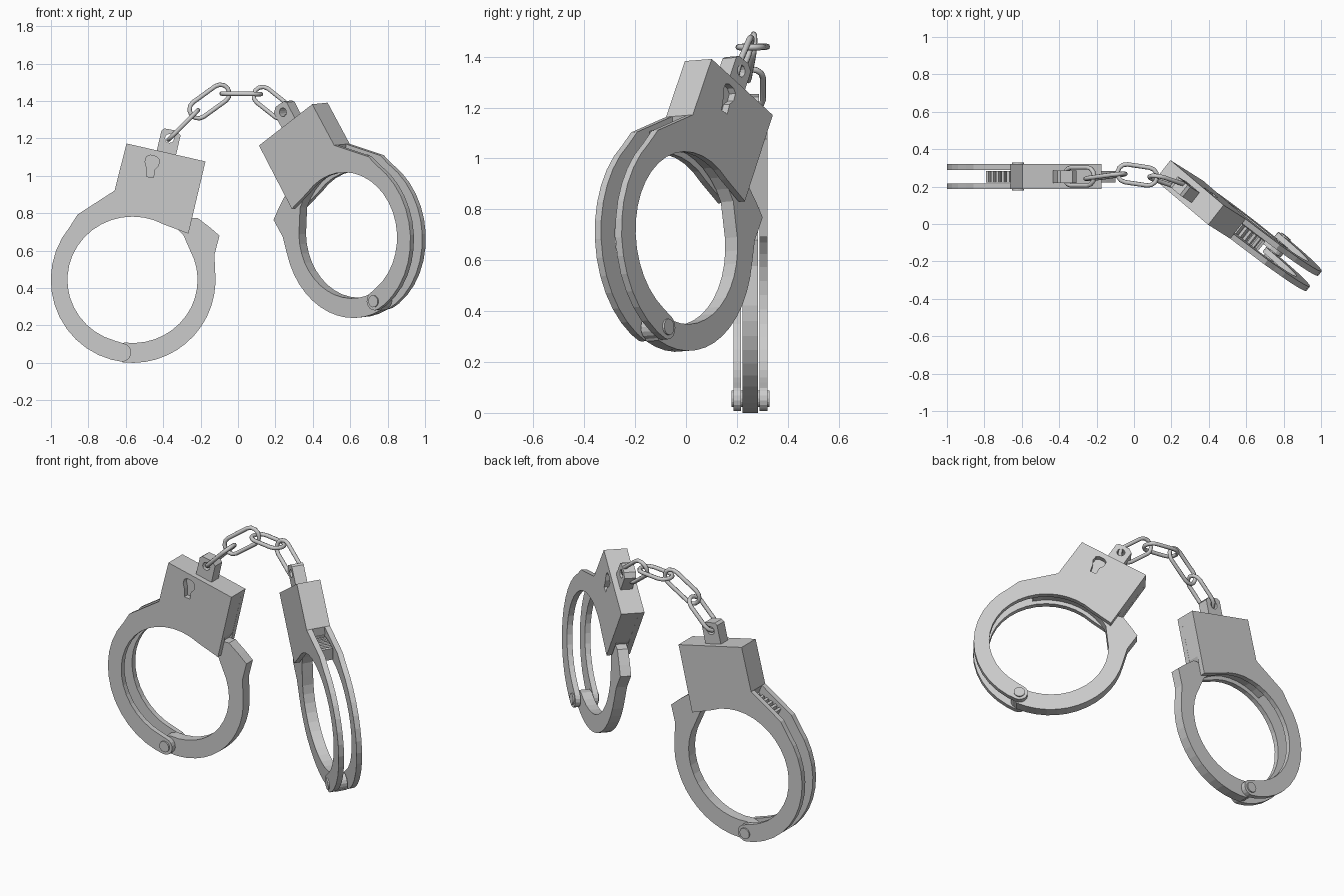
import bpy
from math import cos, sin, radians, pi
from mathutils import Vector, Matrix

if "Cube" in bpy.data.objects:
    bpy.data.objects.remove(bpy.data.objects["Cube"])

scene = bpy.context.scene.collection


def arc(rx, rz, a0, a1, n, cx=0.0, cz=0.0):
    """Points on an elliptical arc, angles in degrees."""
    out = []
    for i in range(n + 1):
        a = radians(a0 + (a1 - a0) * i / n)
        out.append((cx + rx * cos(a), cz + rz * sin(a)))
    return out


def curve_mesh(name, cu):
    """Turn a curve into a plain mesh."""
    ob = bpy.data.objects.new(name, cu)
    scene.objects.link(ob)
    dg = bpy.context.evaluated_depsgraph_get()
    me = bpy.data.meshes.new_from_object(ob.evaluated_get(dg))
    bpy.data.objects.remove(ob)
    me.name = name
    return me


def slab(name, loops, half, y=0.0):
    """Extrude a profile (outline plus holes) in the xz plane along y."""
    cu = bpy.data.curves.new(name, 'CURVE')
    cu.dimensions = '2D'
    cu.fill_mode = 'BOTH'
    cu.extrude = half
    for pts in loops:
        sp = cu.splines.new('POLY')
        sp.points.add(len(pts) - 1)
        for p, (x, z) in zip(sp.points, pts):
            p.co = (x, z, 0, 1)
        sp.use_cyclic_u = True
    me = curve_mesh(name, cu)
    me.transform(Matrix.Translation((0, y, 0)) @ Matrix.Rotation(pi / 2, 4, 'X'))
    me.polygons.foreach_set("use_smooth", [False] * len(me.polygons))
    return me


# Key points of the cuff, relative to the ring centre
P1, P2, P3, P4 = (-.032, .729), (.39, .633), (.299, .247), (-.096, .477)
HX, HZ = -.056, -.388

# Side plate: lock housing, curved arm and round hinge end
plate = ([P1, P2, P3]
         + arc(.348, .338, 61, 254, 20)
         + arc(.049, .049, 82, -98, 8, HX, HZ)
         + arc(.437, .442, 255, 140, 12)
         + [(-.294, .349), P4])
keyhole = [(.075, .659), (.096, .667), (.128, .659), (.144, .643), (.139, .611),
           (.118, .59), (.112, .547), (.075, .552), (.075, .6), (.067, .632)]

# Solid core of the lock housing, above the jaw slot
core = [P1, P2, (.326, .365)] + arc(.437, .437, 47, 100, 6) + [P4]

# Swinging jaw with toothed end passing through the housing
teeth = []
for i in range(6):
    a = 99 + i * 4
    teeth += arc(.408, .408, a, a, 1)[:1] + arc(.436, .436, a + .5, a + 2.5, 1)
jaw = (arc(.444, .444, 263, 365, 13)
       + [(.438, .133), (.465, .236), (.417, .278), (.348, .331)]
       + arc(.43, .43, 50, 96, 5) + teeth
       + arc(.365, .36, 122, 42, 9)
       + arc(.348, .338, 28, -97, 14)
       + arc(.046, .046, 98, 262, 7, HX, HZ))

# Chain lug with eye
lug = [(.122, .66), (.155, .798), (.171, .809), (.235, .798), (.257, .772), (.23, .655)]
eye = arc(.024, .024, 0, 330, 11, .198, .756)

parts = [
    slab("front_plate", [plate, keyhole], .0155, -.0515),
    slab("back_plate", [plate], .0155, .0515),
    slab("lock_core", [core], .036),
    slab("jaw", [jaw], .031),
    slab("chain_lug", [lug, eye], .034),
    slab("hinge_pin", [arc(.032, .032, 0, 337.5, 15, HX, HZ)], .075),
]

# Place both cuffs: one upright, one turned and tilted
left = Matrix.Translation((-.564, .253, .444))
ex = Vector((-.740, .603, -.308)).normalized()
ez = Vector((-.285, .147, .945))
ey = ez.cross(ex).normalized()
ez = ex.cross(ey)
right = Matrix.Translation((.618, -.036, .685)) @ Matrix((ex, ey, ez)).transposed().to_4x4()
for side, mat in (("left", left), ("right", right)):
    for me in parts:
        ob = bpy.data.objects.new(side + "_" + me.name, me)
        ob.matrix_world = mat
        scene.objects.link(ob)


# Chain links: stadium-shaped wire between two outer end points
def link(i, a, b, width_dir):
    a, b = Vector(a), Vector(b)
    u = (b - a).normalized()
    w = Vector(width_dir)
    w = (w - u * w.dot(u)).normalized()
    r, wire = .048, .012
    h = (b - a).length / 2 - r - wire
    path = arc(r, r, -90, 90, 6, h) + arc(r, r, 90, 270, 6, -h)
    cu = bpy.data.curves.new("link", 'CURVE')
    cu.dimensions = '3D'
    cu.bevel_depth = wire
    cu.bevel_resolution = 2
    sp = cu.splines.new('POLY')
    sp.points.add(len(path) - 1)
    for p, (s, t) in zip(sp.points, path):
        p.co = (*((a + b) / 2 + u * s + w * t), 1)
    sp.use_cyclic_u = True
    name = "chain_link_%d" % i
    scene.objects.link(bpy.data.objects.new(name, curve_mesh(name, cu)))


link(1, (-.38, .254, 1.185), (-.205, .254, 1.36), (0, 1, 0))
link(2, (-.26, .24, 1.32), (-.045, .27, 1.475), (-.58, 0, .81))
link(3, (-.10, .28, 1.44), (.135, .245, 1.437), (.1, 1, 0))
link(4, (.085, .26, 1.465), (.275, .195, 1.315), (.6, .1, .8))
